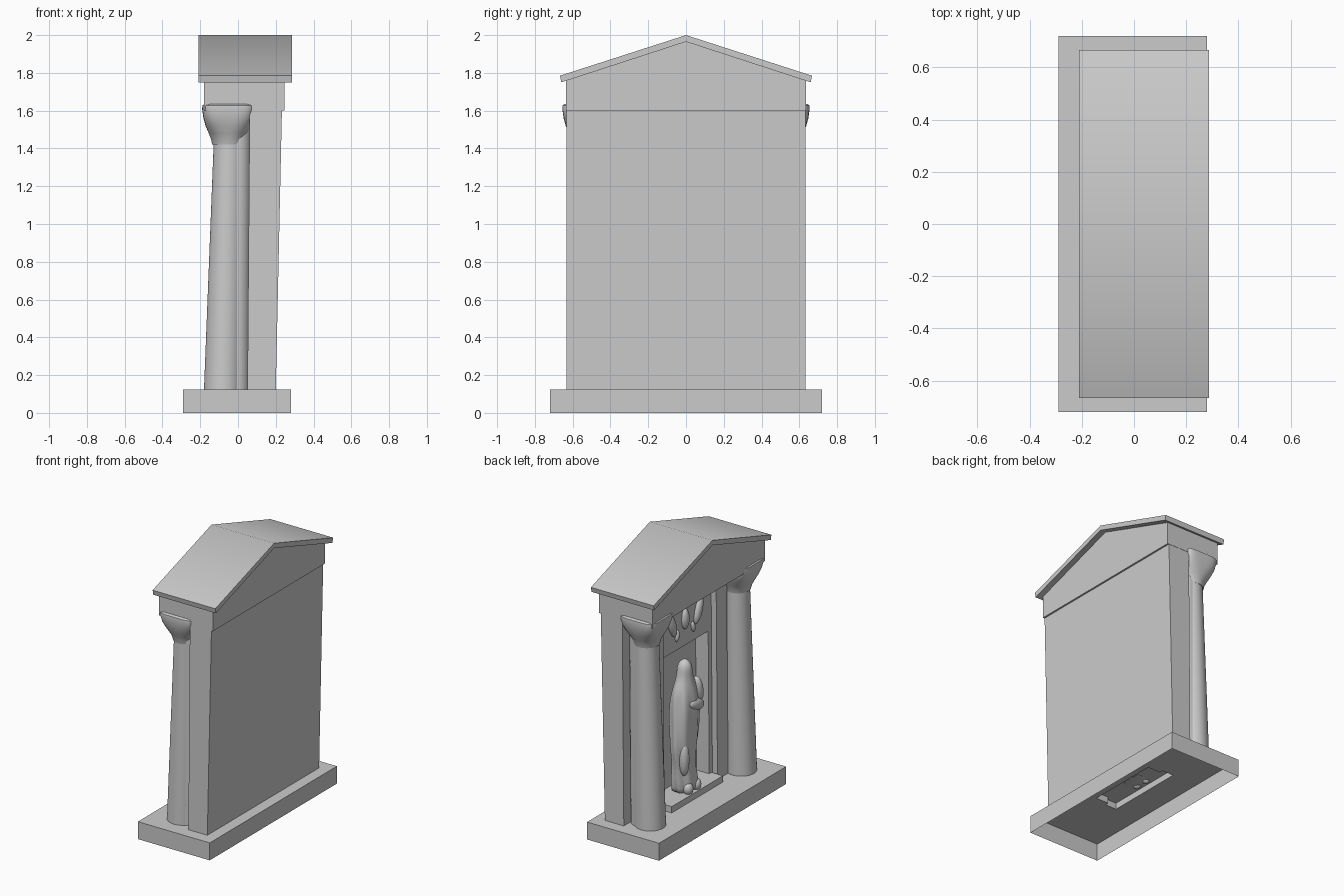
import bpy, bmesh, math
from mathutils import Matrix

if "Cube" in bpy.data.objects:
    bpy.data.objects.remove(bpy.data.objects["Cube"])

stone = bpy.data.materials.new("grey_stone")
stone.use_nodes = True
COLOUR = (0.6, 0.6, 0.6, 1)
stone.diffuse_color = COLOUR
stone.node_tree.nodes["Principled BSDF"].inputs["Base Color"].default_value = COLOUR

FLOOR, BEAM = 0.125, 1.6   # top of the base, underside of the entablature
BACK, FRONT, SHAFT = 0.022, 0.008, 0.025   # lean per unit of height


def lean(bm, rate, from_x=-1):
    """Tilt the part of a mesh behind from_x towards the back as it rises."""
    for v in bm.verts:
        if v.co.x > from_x:
            v.co.x += rate * (v.co.z - FLOOR)


def finish(bm, name, smooth=False):
    bmesh.ops.recalc_face_normals(bm, faces=bm.faces[:])
    mesh = bpy.data.meshes.new(name)
    bm.to_mesh(mesh)
    bm.free()
    obj = bpy.data.objects.new(name, mesh)
    bpy.context.collection.objects.link(obj)
    mesh.materials.append(stone)
    if smooth:
        bpy.ops.object.select_all(action='DESELECT')
        obj.select_set(True)
        bpy.context.view_layer.objects.active = obj
        bpy.ops.object.shade_smooth_by_angle(angle=math.radians(45))
    return obj


def prism(points, offset):
    """Extrude a flat outline along an offset."""
    bm = bmesh.new()
    face = bm.faces.new([bm.verts.new(p) for p in points])
    moved = bmesh.ops.extrude_face_region(bm, geom=[face], use_keep_orig=True)["geom"]
    verts = [g for g in moved if isinstance(g, bmesh.types.BMVert)]
    bmesh.ops.translate(bm, verts=verts, vec=offset)
    return bm


def box(x0, x1, y0, y1, z0, z1, open_bottom=False):
    bm = prism([(x0, y0, z0), (x1, y0, z0), (x1, y1, z0), (x0, y1, z0)], (0, 0, z1 - z0))
    if open_bottom:
        low = [f for f in bm.faces if f.calc_center_median().z < z0 + 0.001]
        bmesh.ops.delete(bm, geom=low, context='FACES')
    return bm


def loft(rings):
    """Skin a stack of rings and cap both ends."""
    bm = bmesh.new()
    loops = [[bm.verts.new(p) for p in ring] for ring in rings]
    n = len(loops[0])
    for a, b in zip(loops, loops[1:]):
        for i in range(n):
            j = (i + 1) % n
            bm.faces.new((a[i], a[j], b[j], b[i]))
    bm.faces.new(loops[0])
    bm.faces.new(loops[-1])
    return bm


def ellipsoid(bm, centre, radii, tilt=0):
    bmesh.ops.create_uvsphere(
        bm, u_segments=16, v_segments=10, radius=1,
        matrix=Matrix.Translation(centre) @ Matrix.Rotation(tilt, 4, 'X')
        @ Matrix.Diagonal((*radii, 1)))


# Hollow base with a slot under the step
SX0, SX1, SY = -0.09, 0.1, 0.29
bm = box(-0.29, 0.28, -0.72, 0.72, 0, FLOOR, open_bottom=True)
for co, no in (((SX0, 0, 0), (1, 0, 0)), ((SX1, 0, 0), (1, 0, 0)),
               ((0, SY, 0), (0, 1, 0)), ((0, -SY, 0), (0, 1, 0))):
    bmesh.ops.bisect_plane(bm, geom=bm.verts[:] + bm.edges[:] + bm.faces[:],
                           plane_co=co, plane_no=no)
slot = [f for f in bm.faces if SX0 < f.calc_center_median().x < SX1
        and abs(f.calc_center_median().y) < SY]
bmesh.ops.delete(bm, geom=slot, context='FACES')
finish(bm, "base")
finish(box(SX0, SX1, -SY, SY, FLOOR, 0.17, open_bottom=True), "statue_step")

# Back wall with stepped piers and niche jambs, from one mirrored plan
half = [(0.2, 0.633), (0.05, 0.633), (0.05, 0.42), (-0.04, 0.42),
        (-0.04, 0.3), (0, 0.3), (0, 0.263), (0.1, 0.263)]
plan = half + [(x, -y) for x, y in reversed(half)]
bm = prism([(x, y, FLOOR) for x, y in plan], (0, 0, BEAM - FLOOR))
lean(bm, FRONT)
lean(bm, BACK - FRONT, 0.15)
finish(bm, "niche_wall")
bm = box(0, 0.11, -0.263, 0.263, 1.19, BEAM)
lean(bm, FRONT)
finish(bm, "niche_lintel")

# Entablature with gable, and roof with a softly shaded ridge
gable = [(-0.635, BEAM), (0.635, BEAM), (0.635, 1.76), (0, 1.97), (-0.635, 1.76)]
finish(prism([(-0.18, y, z) for y, z in gable], (0.425, 0, 0)), "gable_block")
chevron = [(-0.667, 1.785), (0, 2), (0.667, 1.785), (0.66, 1.75), (0, 1.965), (-0.66, 1.75)]
finish(prism([(-0.21, y, z) for y, z in chevron], (0.497, 0, 0)), "roof", True)


def turned(profile, x, y, segments=48):
    """Stack of rings: height, radius and squareness (2 is a circle)."""
    rings = []
    for z, r, power in profile:
        ring = []
        for i in range(segments):
            c, s = (f(2 * math.pi * i / segments) for f in (math.cos, math.sin))
            k = r / (abs(c) ** power + abs(s) ** power) ** (1 / power)
            ring.append((x + k * c, y + k * s, z))
        rings.append(ring)
    return loft(rings)


# Columns: tapered shaft, flaring squarish capital, half-round behind the shaft
shaft = [(FLOOR, 0.103, 2), (1.45, 0.084, 2)]
capital = [(1.42, 0.086, 2), (1.45, 0.093, 2), (1.48, 0.105, 2.3), (1.52, 0.122, 3),
           (1.56, 0.133, 4), (1.61, 0.14, 5), (1.628, 0.138, 5), (1.635, 0.128, 5)]
half_round = [(FLOOR, 0.075, 2), (BEAM, 0.075, 2)]

for side, name in ((1, "left"), (-1, "right")):
    y = 0.515 * side
    bm = turned(shaft, -0.077, y)
    lean(bm, SHAFT)
    finish(bm, name + "_column_shaft", True)
    finish(turned(capital, -0.05, y), name + "_column_capital", True)
    bm = turned(half_round, -0.015, y)
    lean(bm, FRONT)
    finish(bm, name + "_column_half_round", True)

# Carved leaves above the niche
bm = bmesh.new()
for side in (1, -1):
    ellipsoid(bm, (0, 0.15 * side, 1.39), (0.03, 0.035, 0.1), -0.35 * side)
    ellipsoid(bm, (0, 0.09 * side, 1.29), (0.018, 0.018, 0.04), 0.2 * side)
ellipsoid(bm, (0, 0, 1.38), (0.03, 0.035, 0.075))
lean(bm, FRONT)
finish(bm, "carved_leaves", True)

# Draped statue: z, half depth, half width, sideways shift
body = [(0.16, 0.07, 0.1, 0.01), (0.2, 0.075, 0.105, 0.01), (0.3, 0.072, 0.098, 0.02),
        (0.36, 0.062, 0.085, 0.03), (0.46, 0.072, 0.105, 0.03), (0.58, 0.082, 0.115, 0.02),
        (0.72, 0.085, 0.118, 0.015), (0.82, 0.08, 0.115, 0.01), (0.9, 0.068, 0.1, 0.01),
        (0.95, 0.056, 0.07, 0.015), (1.0, 0.05, 0.055, 0.015), (1.05, 0.05, 0.05, 0.015),
        (1.08, 0.036, 0.036, 0.015), (1.1, 0.01, 0.01, 0.015)]
rings = []
for z, rx, ry, shift in body:
    fold = 0.06 if z < 0.9 else 0.015
    ring = []
    for i in range(48):
        t = 2 * math.pi * i / 48
        k = 1 + fold * math.sin(7 * t + 5 * z) + fold * 0.7 * math.sin(3 * t - 8 * z)
        ring.append((rx * k * math.cos(t), shift + ry * k * math.sin(t), z))
    rings.append(ring)
statue = finish(loft(rings), "statue_body", True)
sub = statue.modifiers.new("soft", 'SUBSURF')
sub.levels = sub.render_levels = 1

# Folded arms and feet, mostly sunk into the drapery
bm = bmesh.new()
ellipsoid(bm, (-0.04, -0.075, 0.86), (0.04, 0.035, 0.1), -0.15)
ellipsoid(bm, (-0.062, -0.02, 0.78), (0.035, 0.09, 0.04), 0.35)
ellipsoid(bm, (-0.045, 0.085, 0.42), (0.035, 0.035, 0.12))
for side in (1, -1):
    ellipsoid(bm, (-0.055, 0.01 + 0.045 * side, 0.2), (0.035, 0.035, 0.045))
finish(bm, "statue_arms_and_feet", True)
